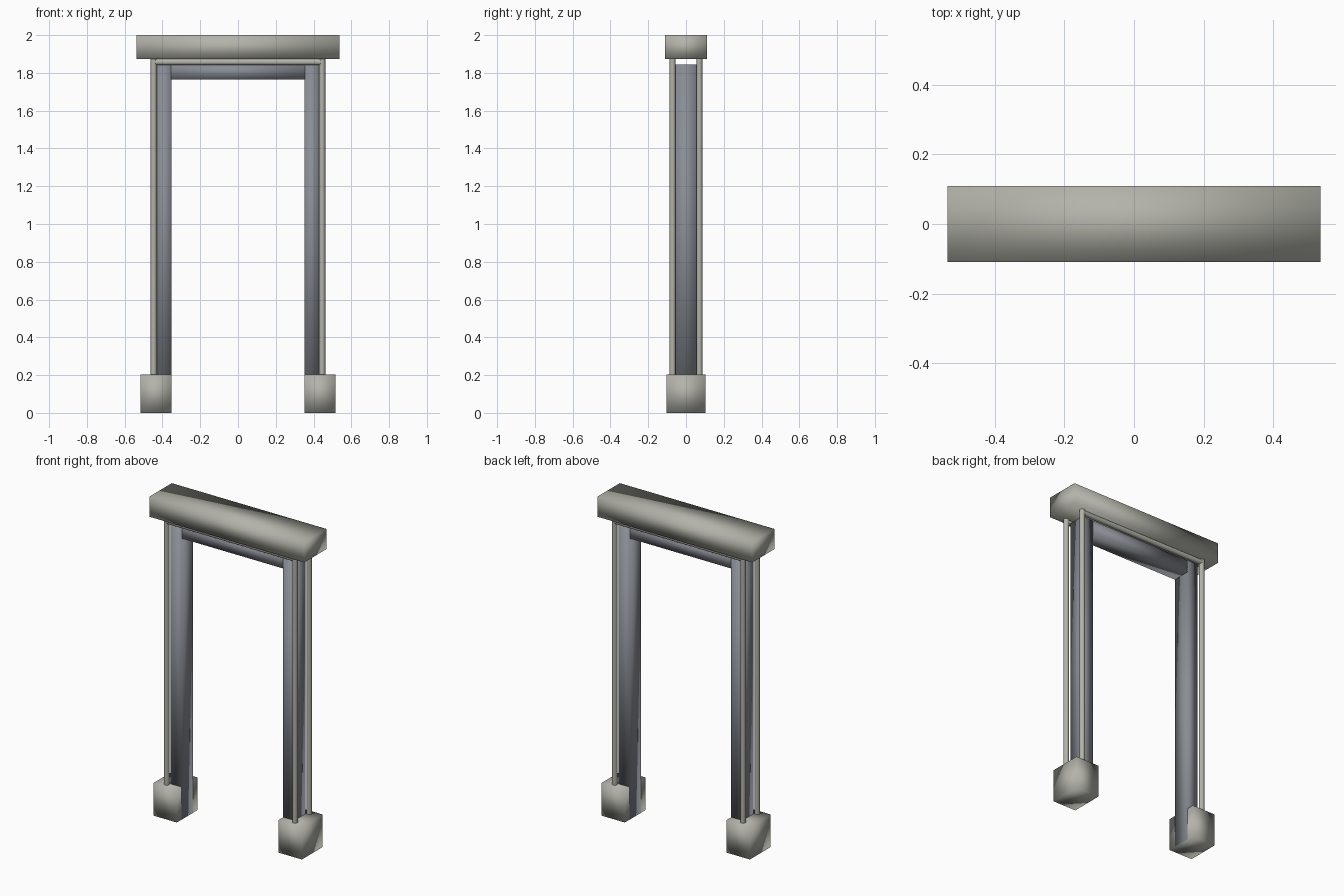
import bpy

cube = bpy.data.objects.get("Cube")
if cube:
    bpy.data.objects.remove(cube, do_unlink=True)


def material(name, rgb):
    m = bpy.data.materials.new(name)
    m.use_nodes = True
    m.diffuse_color = (*rgb, 1)
    m.node_tree.nodes["Principled BSDF"].inputs["Base Color"].default_value = (*rgb, 1)
    return m


STONE = material("warm grey stone", (0.45, 0.45, 0.40))
STEEL = material("blue grey steel", (0.25, 0.27, 0.30))


def finish(name, mat):
    obj = bpy.context.object
    obj.name = name
    obj.data.materials.append(mat)
    bpy.ops.object.transform_apply(location=False, rotation=True, scale=True)
    bpy.ops.object.shade_smooth()
    return obj


def box(name, low, high, mat):
    centre = [(a + b) / 2 for a, b in zip(low, high)]
    bpy.ops.mesh.primitive_cube_add(size=1, location=centre)
    bpy.context.object.scale = [b - a for a, b in zip(low, high)]
    return finish(name, mat)


def rod(name, centre, length, mat, turn=0):
    bpy.ops.mesh.primitive_cylinder_add(vertices=16, radius=ROD_R, depth=length,
                                        location=centre, rotation=(0, turn, 0))
    obj = finish(name, mat)
    bpy.ops.object.shade_smooth_by_angle()
    return obj


ROD_R = 0.016
ROD_X, ROD_Y = 0.446, 0.071
LINTEL_Z = 1.873
BASE_Z = 0.204

# Lintel across the top
box("lintel", (-0.537, -0.11, LINTEL_Z), (0.537, 0.11, 2), STONE)

# Inner crossbeam between the posts
box("crossbeam", (-0.354, -0.055, 1.765), (0.354, 0.055, 1.845), STEEL)

for side, s in (("left", 1), ("right", -1)):
    # Foot block and the post standing flush with its inner face
    x0, x1 = sorted((s * 0.353, s * 0.516))
    box(side + "_base", (x0, -0.103, 0), (x1, 0.103, BASE_Z), STONE)
    x0, x1 = sorted((s * 0.351, s * 0.43))
    box(side + "_post", (x0, -0.055, 0.001), (x1, 0.055, 1.845), STEEL)
    # Slim corner rods from foot to lintel
    for end, t in (("front", -1), ("back", 1)):
        rod(f"{side}_{end}_rod", (s * ROD_X, t * ROD_Y, (BASE_Z + LINTEL_Z) / 2),
            LINTEL_Z - BASE_Z + 0.01, STONE)

# Horizontal rods under the lintel
for end, t in (("front", -1), ("back", 1)):
    rod(end + "_top_rod", (0, t * ROD_Y, LINTEL_Z - ROD_R), 2 * ROD_X, STONE, 1.5708)
